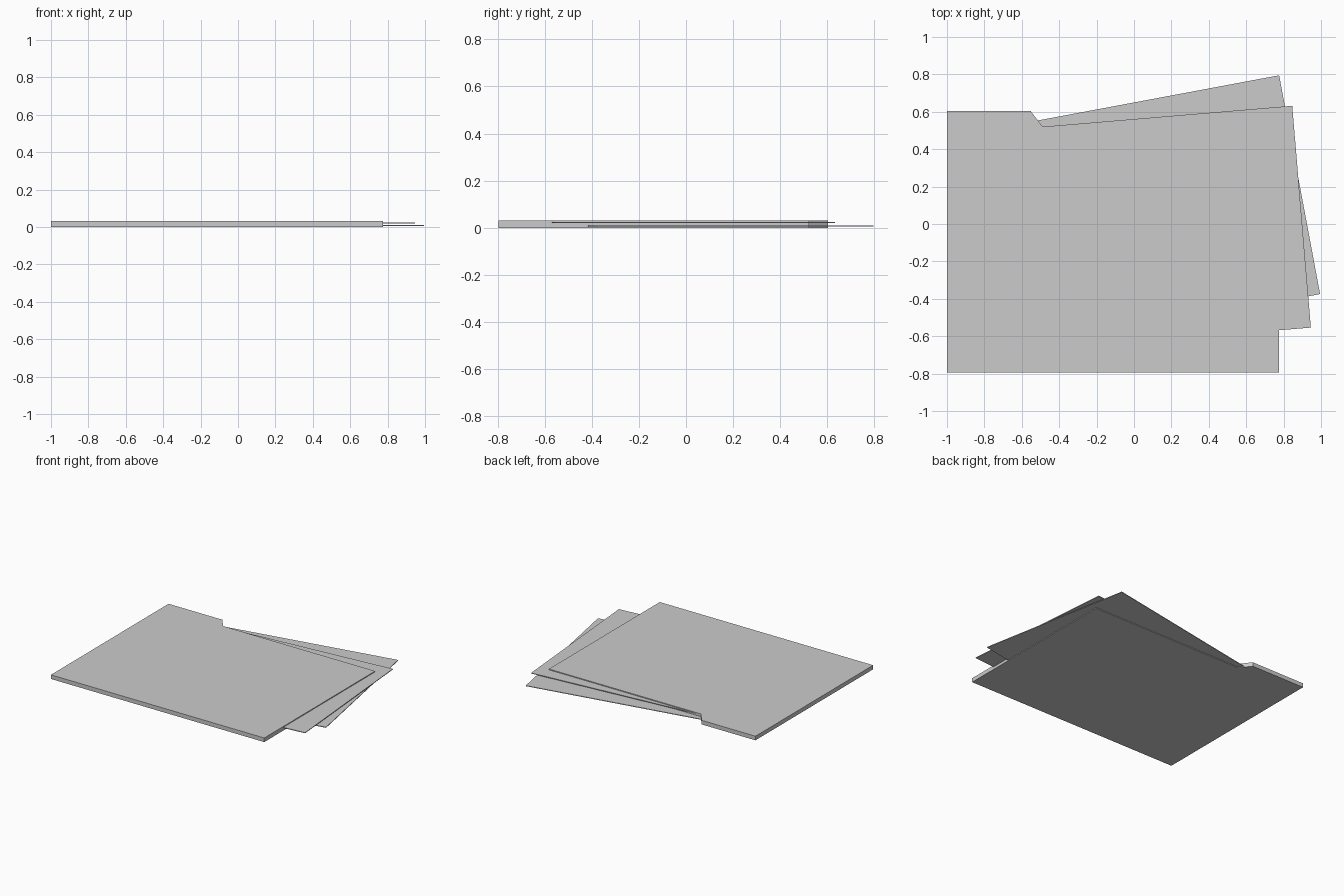
import bpy, bmesh
from math import radians, cos, sin

if "Cube" in bpy.data.objects:
    bpy.data.objects.remove(bpy.data.objects["Cube"])


def slab(name, outline, z0, z1):
    """Extrude a flat outline (counter-clockwise) from z0 to z1."""
    bm = bmesh.new()
    face = bm.faces.new([bm.verts.new((x, y, z0)) for x, y in outline])
    top = bmesh.ops.extrude_face_region(bm, geom=[face])["geom"]
    verts = [v for v in top if isinstance(v, bmesh.types.BMVert)]
    bmesh.ops.translate(bm, verts=verts, vec=(0, 0, z1 - z0))
    bmesh.ops.recalc_face_normals(bm, faces=bm.faces)
    mesh = bpy.data.meshes.new(name)
    bm.to_mesh(mesh)
    bm.free()
    obj = bpy.data.objects.new(name, mesh)
    bpy.context.collection.objects.link(obj)
    return obj


def sheet(name, corner, angle, z, width=1.5, height=1.19, thick=0.005):
    """Tilted paper sheet placed by its upper right corner."""
    c, s = cos(radians(angle)), sin(radians(angle))
    local = [(-width, -height), (0, -height), (0, 0), (-width, 0)]
    outline = [(corner[0] + x * c - y * s, corner[1] + x * s + y * c) for x, y in local]
    return slab(name, outline, z - thick / 2, z + thick / 2)


# Folder body with the raised tab at the upper left
slab("folder", [(-1, -0.795), (0.775, -0.795), (0.775, 0.522), (-0.49, 0.522),
                (-0.552, 0.603), (-1, 0.603)], 0, 0.031)

# Two sheets fanned out of the folder
sheet("lower_sheet", (0.776, 0.795), 10.6, 0.008)
sheet("upper_sheet", (0.846, 0.632), 4.8, 0.022)
